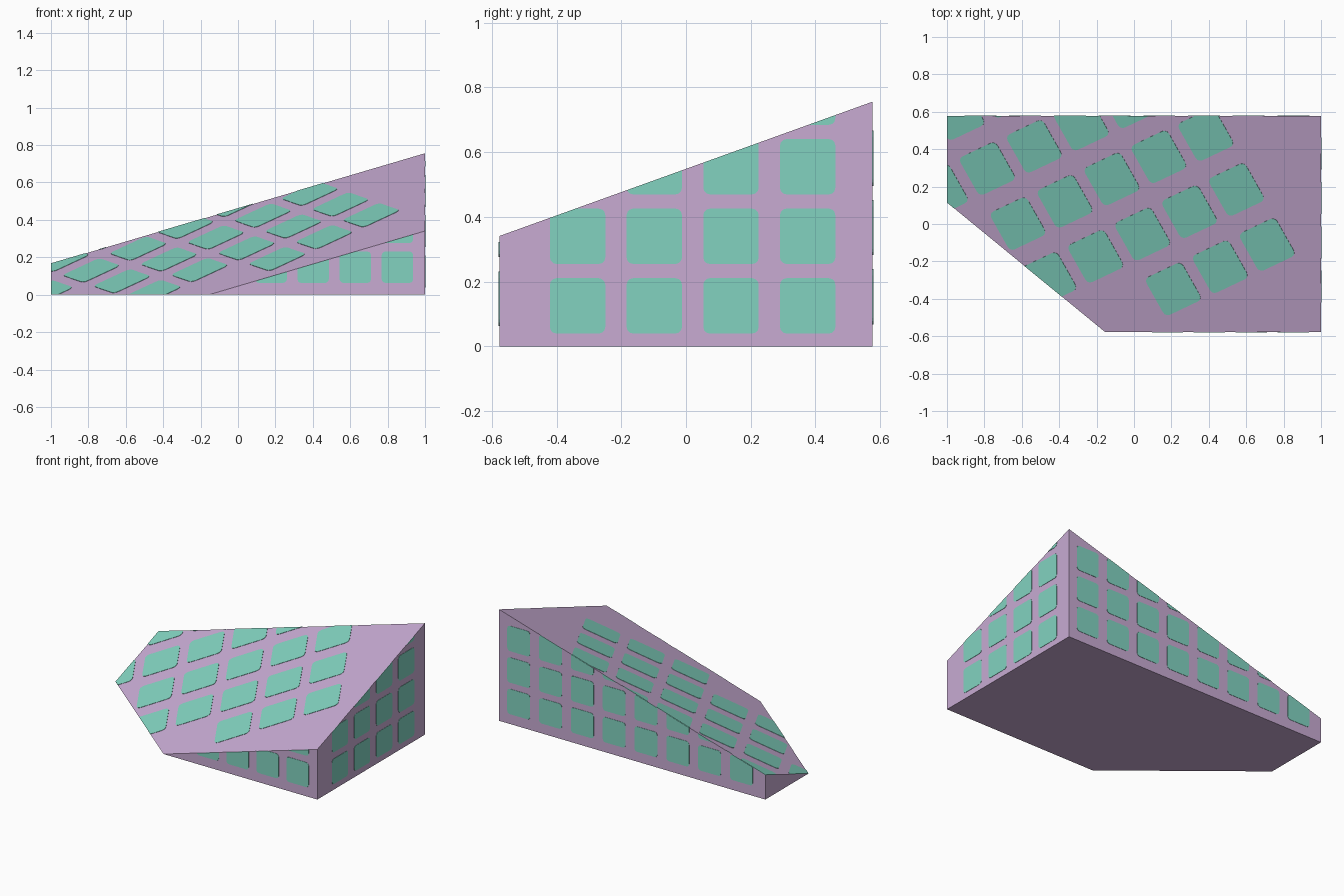
import bpy, bmesh, math
from mathutils import Vector as V

if "Cube" in bpy.data.objects:
    bpy.data.objects.remove(bpy.data.objects["Cube"])

X, Y = 1.0, 0.577
SLOPE_X, SLOPE_Y, MID = 0.295, 0.36, 0.2535   # roof: z = MID + SLOPE_X*x + SLOPE_Y*y

def roof(x, y):
    return V((x, y, MID + SLOPE_X * x + SLOPE_Y * y))

# bounding planes of the wedge (point, outward normal)
PLANES = {
    "front": (V((0, -Y, 0)), V((0, -1, 0))),
    "back": (V((0, Y, 0)), V((0, 1, 0))),
    "left": (V((-X, 0, 0)), V((-1, 0, 0))),
    "right": (V((X, 0, 0)), V((1, 0, 0))),
    "base": (V((0, 0, 0)), V((0, 0, -1))),
    "roof": (roof(0, 0), V((-SLOPE_X, -SLOPE_Y, 1)).normalized()),
}

def material(name, rgb):
    m = bpy.data.materials.new(name)
    m.diffuse_color = (*rgb, 1)
    m.use_nodes = True
    m.node_tree.nodes["Principled BSDF"].inputs["Base Color"].default_value = m.diffuse_color
    return m

LILAC = material("lilac", (0.578, 0.407, 0.651))
TEAL = material("teal", (0.223, 0.651, 0.527))

def finish(bm, name, mat):
    me = bpy.data.meshes.new(name)
    bm.to_mesh(me)
    bm.free()
    me.materials.append(mat)
    ob = bpy.data.objects.new(name, me)
    bpy.context.collection.objects.link(ob)
    return ob

def cut(bm, plane, fill=False):
    res = bmesh.ops.bisect_plane(bm, geom=bm.verts[:] + bm.edges[:] + bm.faces[:], dist=1e-5,
                                 plane_co=plane[0], plane_no=plane[1], clear_outer=True)
    if fill:
        edges = [e for e in res["geom_cut"] if isinstance(e, bmesh.types.BMEdge)]
        bmesh.ops.contextual_create(bm, geom=edges)

# wedge body: a box sliced by the sloping roof plane
bm = bmesh.new()
bmesh.ops.create_cube(bm, size=1)
for v in bm.verts:
    v.co = V((v.co.x * 2 * X, v.co.y * 2 * Y, v.co.z + 0.5))
cut(bm, PLANES["roof"], fill=True)
bmesh.ops.recalc_face_normals(bm, faces=bm.faces[:])
finish(bm, "wedge_body", LILAC)

# rounded square tiles on one side, trimmed at the edges of the body
def tiles(side, centres, u, v, size, radius):
    bm = bmesh.new()
    h = size / 2 - radius
    for c in centres:
        ring = []
        for q, (sx, sy) in enumerate([(1, 1), (-1, 1), (-1, -1), (1, -1)]):
            for k in range(4):
                a = math.radians(90 * q + 30 * k)
                ring.append(bm.verts.new(c + u * (sx * h + radius * math.cos(a))
                                         + v * (sy * h + radius * math.sin(a))))
        bm.faces.new(ring)
    for name, plane in PLANES.items():
        if name != side:
            cut(bm, plane)
    ob = finish(bm, side + "_tiles", TEAL)
    mod = ob.modifiers.new("thickness", "SOLIDIFY")
    mod.thickness, mod.offset = 0.002, 1

UP = V((0, 0, 1))
tiles("front", [V((0.852 - 0.225 * i, -Y, 0.147 + 0.213 * j)) for i in range(4) for j in range(2)],
      V((1, 0, 0)), UP, 0.168, 0.02)
tiles("right", [V((X, -0.335 + 0.237 * i, 0.125 + 0.215 * j)) for i in range(4) for j in range(4)],
      V((0, 1, 0)), UP, 0.171, 0.02)
tiles("back", [V((0.852 - 0.239 * i, Y, 0.153 + 0.214 * j)) for i in range(8) for j in range(3)],
      V((-1, 0, 0)), UP, 0.171, 0.02)

# roof tiles: slanted rows, each row given by its first and last step from the right end
origin = roof(0.712, -0.11)
du = roof(0.251, 0.119) - roof(0, 0)
dv = roof(-0.164, 0.294) - roof(0, 0)
roof_rows = [(-2, 0), (-4, 0), (-4, 0), (-5, -1), (-4, -3)]
u = du.normalized()
v = PLANES["roof"][1].cross(u)
tiles("roof", [origin + du * i + dv * j for j, (a, b) in enumerate(roof_rows) for i in range(a, b + 1)],
      u, v, 0.236, 0.028)
